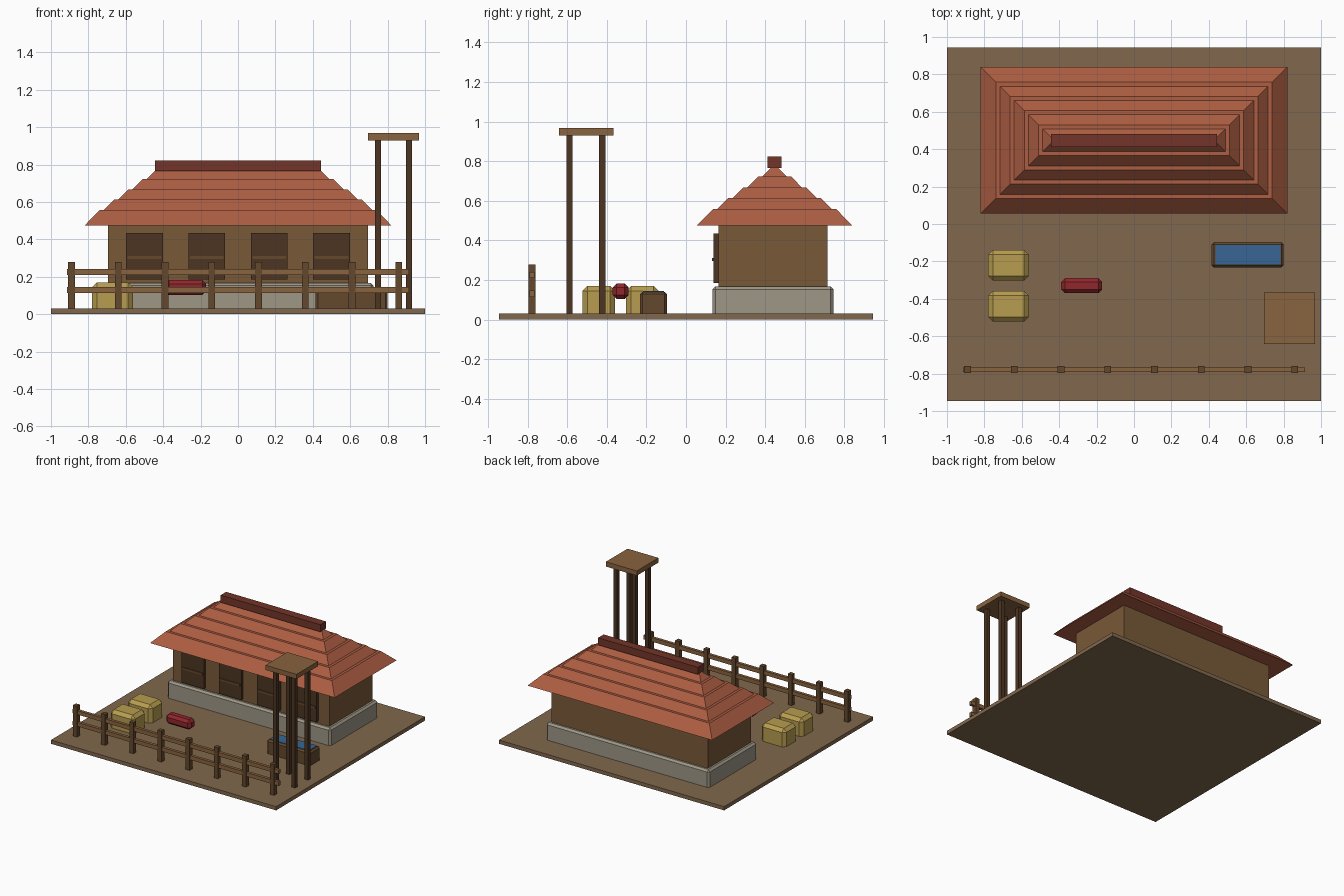
import bpy, bmesh

if "Cube" in bpy.data.objects:
    bpy.data.objects.remove(bpy.data.objects["Cube"])


def mat(name, r, g, b):
    m = bpy.data.materials.new(name)
    m.diffuse_color = (r, g, b, 1)
    m.use_nodes = True
    m.node_tree.nodes["Principled BSDF"].inputs["Base Color"].default_value = m.diffuse_color
    return m


EARTH = mat("earth", .22, .14, .075)
STONE = mat("stone", .34, .31, .24)
WALL = mat("wall_wood", .19, .10, .04)
DARK = mat("dark_wood", .075, .036, .016)
WOOD = mat("wood", .13, .065, .026)
LIGHT = mat("light_wood", .25, .125, .05)
TILE = mat("roof_tile", .42, .11, .055)
RIDGE = mat("ridge_tile", .17, .035, .022)
HAY = mat("hay", .48, .34, .08)
RED = mat("red_cloth", .28, .02, .025)
WATER = mat("water", .04, .13, .30)


def frustum(name, material, lo, hi, inset=0, bevel=0):
    """Box from lo to hi whose top is inset on all four sides."""
    bm = bmesh.new()
    (x0, y0, z0), (x1, y1, z1) = lo, hi
    rings = []
    for z, i in ((z0, 0), (z1, inset)):
        rings.append([bm.verts.new(p) for p in (
            (x0 + i, y0 + i, z), (x1 - i, y0 + i, z),
            (x1 - i, y1 - i, z), (x0 + i, y1 - i, z))])
    a, b = rings
    bm.faces.new(a[::-1])
    bm.faces.new(b)
    for k in range(4):
        n = (k + 1) % 4
        bm.faces.new((a[k], a[n], b[n], b[k]))
    mesh = bpy.data.meshes.new(name)
    bm.to_mesh(mesh)
    bm.free()
    mesh.materials.append(material)
    ob = bpy.data.objects.new(name, mesh)
    bpy.context.collection.objects.link(ob)
    if bevel:
        mod = ob.modifiers.new("bevel", 'BEVEL')
        mod.width = bevel
        mod.segments = 1
    return ob


def box(name, material, x, y, z, bevel=0):
    return frustum(name, material, (x[0], y[0], z[0]), (x[1], y[1], z[1]), 0, bevel)


B = .002  # buried base height of parts that stand in the ground

# Ground and building body
box("ground", EARTH, (-1, 1), (-.945, .945), (0, .03))
box("foundation", STONE, (-.725, .725), (.135, .745), (B, .168), .015)
box("walls", WALL, (-.695, .695), (.165, .715), (.16, .52))

# Stall doors with a cross bar
for i, x in enumerate((-.5, -.167, .167, .5)):
    box(f"door_{i}", DARK, (x - .098, x + .098), (.14, .17), (.185, .435))
    box(f"door_bar_{i}", WOOD, (x - .09, x + .09), (.132, .15), (.295, .312))

# Hipped roof in five overlapping tiers, capped by a ridge beam
CY = .4475
for i in range(5):
    hx, hy, z = .82 - .076 * i, .3925 - .076 * i, .475 + .055 * i
    frustum(f"roof_tier_{i}", TILE, (-hx, CY - hy, z), (hx, CY + hy, z + .083), .082)
box("roof_ridge", RIDGE, (-.443, .443), (CY - .035, CY + .035), (.765, .823))

# Hay bales and red bundle
for i, y in enumerate((-.22, -.44)):
    box(f"hay_bale_{i}", HAY, (-.78, -.562), (y - .082, y + .082), (B, .17), .025)
box("red_bundle", RED, (-.39, -.17), (-.37, -.29), (.103, .182), .02)

# Water trough
box("trough", WOOD, (.415, .8), (-.232, -.097), (B, .14), .012)
box("trough_water", WATER, (.435, .782), (-.217, -.112), (.1, .144))

# Lookout tower
for i, x in enumerate((.749, .914)):
    for j, y in enumerate((-.588, -.423)):
        box(f"tower_post_{i}{j}", DARK, (x - .016, x + .016), (y - .016, y + .016), (B, .935))
box("tower_platform", LIGHT, (.694, .969), (-.642, -.367), (.93, .968))

# Fence
FY = -.778
for i in range(8):
    x = -.89 + .25 * i
    box(f"fence_post_{i}", WOOD, (x - .018, x + .018), (FY - .018, FY + .018), (B, .278))
for i, z in enumerate((.13, .225)):
    box(f"fence_rail_{i}", LIGHT, (-.915, .915), (FY - .012, FY + .012), (z - .016, z + .016))
